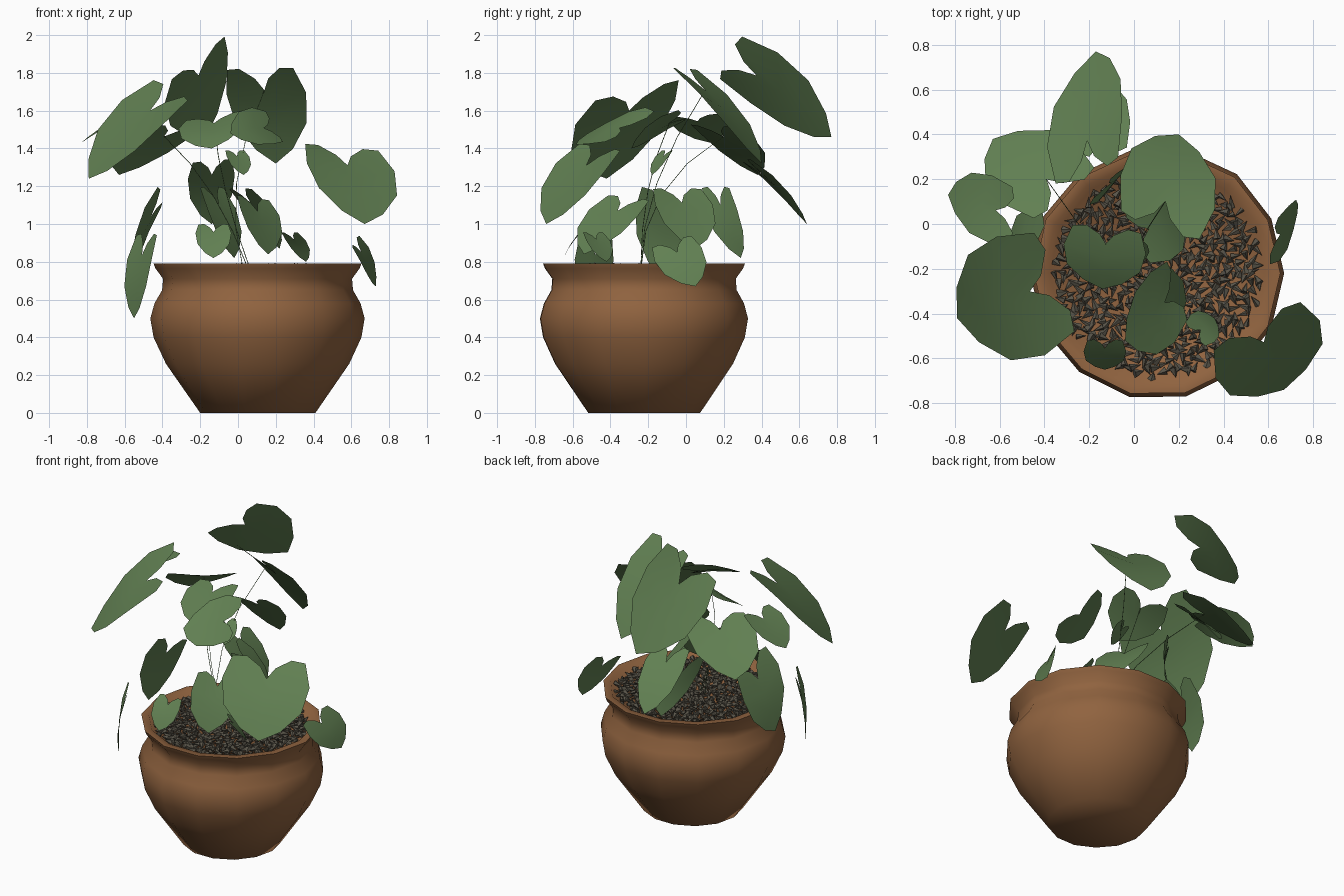
import bpy, bmesh, math, random
from mathutils import Vector, Matrix, Euler

random.seed(4)
if "Cube" in bpy.data.objects:
    bpy.data.objects.remove(bpy.data.objects["Cube"])


def material(name, rgb):
    m = bpy.data.materials.new(name)
    m.use_nodes = True
    m.diffuse_color = (*rgb, 1)
    bsdf = m.node_tree.nodes["Principled BSDF"]
    bsdf.inputs["Base Color"].default_value = (*rgb, 1)
    bsdf.inputs["Roughness"].default_value = 0.8
    return m


TERRACOTTA = material("terracotta", (0.28, 0.125, 0.05))
LEAF = material("leaf_green", (0.12, 0.215, 0.085))
PEBBLE = material("dark_pebble", (0.1, 0.09, 0.067))

CENTRE = Vector((0.107, -0.22, 0))
SIDES = 14


def finish(bm, name, mat, smooth=None):
    mesh = bpy.data.meshes.new(name)
    bm.to_mesh(mesh)
    bm.free()
    mesh.materials.append(mat)
    ob = bpy.data.objects.new(name, mesh)
    bpy.context.collection.objects.link(ob)
    if smooth:
        bpy.ops.object.select_all(action="DESELECT")
        ob.select_set(True)
        bpy.context.view_layer.objects.active = ob
        bpy.ops.object.shade_smooth_by_angle(angle=math.radians(smooth))


def lathe(name, profile, mat, wobble):
    """Closed revolved body; the small wobble gives a hand-thrown look."""
    bm = bmesh.new()
    offsets = [random.uniform(-wobble, wobble) for _ in range(SIDES)]
    rings = []
    for radius, z in profile:
        ring = []
        for i, offset in enumerate(offsets):
            a = math.tau * i / SIDES
            r = radius * (1 + offset)
            ring.append(bm.verts.new(CENTRE + Vector((r * math.cos(a), r * math.sin(a), z))))
        rings.append(ring)
    for low, high in zip(rings, rings[1:]):
        for i in range(SIDES):
            j = (i + 1) % SIDES
            bm.faces.new((low[i], low[j], high[j], high[i]))
    bm.faces.new(rings[0][::-1])
    bm.faces.new(rings[-1])
    finish(bm, name, mat, 60)


# Pot: foot, round belly, neck, flared rim, and the bed inside
lathe("pot", [(0.305, 0), (0.485, 0.26), (0.55, 0.4), (0.567, 0.5), (0.545, 0.58), (0.505, 0.65),
              (0.5, 0.71), (0.54, 0.765), (0.55, 0.79), (0.505, 0.79), (0.48, 0.755)],
      TERRACOTTA, 0.012)

# Pebbles: a bed of small tilted shards
bm = bmesh.new()
COUNT = 600
for i in range(COUNT):
    r = 0.46 * math.sqrt((i + 0.5) / COUNT)
    a = i * math.pi * (3 - math.sqrt(5))
    spot = CENTRE + Vector((r * math.cos(a), r * math.sin(a), 0.765))
    turn = Euler((random.uniform(1, 2), random.uniform(-0.4, 0.4), random.uniform(0, math.tau)))
    bmesh.ops.create_cone(bm, cap_ends=True, segments=5, radius1=random.uniform(0.013, 0.022),
                          radius2=0, depth=random.uniform(0.035, 0.06),
                          matrix=Matrix.Translation(spot) @ turn.to_matrix().to_4x4())
finish(bm, "pebbles", PEBBLE)

# Half outline of a heart-shaped leaf: (along, across) from the notch to the tip
EDGE = [(0.1, 0.18), (-0.02, 0.55), (0, 0.9), (0.3, 1.08), (0.62, 0.96), (0.87, 0.5)]
RIB = [0.24, 0.45, 0.72, 1]


def blade(name, lobe_a, lobe_b, tip):
    """Leaf blade spanned by two lobes and a tip; returns the stem joint."""
    mid, half = (lobe_a + lobe_b) / 2, (lobe_b - lobe_a) / 2
    run = tip - mid
    normal = half.cross(run).normalized()
    if normal.z < 0:
        normal.negate()

    def point(u, v):
        arch = 0.22 * u * (1 - u) * run.length
        fold = 0.1 * (abs(v) - 0.5) * half.length * (1 - u)
        return mid + run * u + half * v + normal * (arch + fold)

    bm = bmesh.new()
    rib = [bm.verts.new(point(u, 0)) for u in RIB]
    for side in (-1, 1):
        e = [bm.verts.new(point(u, side * v)) for u, v in EDGE]
        # Edge segments fan out from the rib, then rib segments close the gaps
        for i in range(len(e) - 1):
            bm.faces.new((rib[(i + 1) // 2], e[i], e[i + 1]))
        for k in range(len(rib) - 1):
            bm.faces.new((rib[k], e[2 * k + 1], rib[k + 1]))
    bmesh.ops.recalc_face_normals(bm, faces=bm.faces)
    if sum((f.normal * f.calc_area() for f in bm.faces), Vector()).dot(normal) < 0:
        bmesh.ops.reverse_faces(bm, faces=bm.faces)
    finish(bm, name, LEAF, 70)
    return point(RIB[0], 0)


def stem(name, end):
    """Hair-thin stalk that rises in a bundle and bends out to its leaf."""
    start = Vector((random.uniform(0, 0.08), -0.24, 0.75))
    bend = Vector((-0.1, -0.24, 1.2))
    curve = bpy.data.curves.new(name, "CURVE")
    curve.dimensions = "3D"
    curve.bevel_depth = 0.002
    curve.bevel_resolution = 0
    spline = curve.splines.new("POLY")
    spline.points.add(4)
    for i, p in enumerate(spline.points):
        t = i / 4
        p.co = (*(start * (1 - t) ** 2 + bend * 2 * t * (1 - t) + end * t * t), 1)
    curve.materials.append(LEAF)
    bpy.context.collection.objects.link(bpy.data.objects.new(name, curve))


def leaf(name, lobe_a, lobe_b, tip, stalk=False):
    joint = blade(name + "_leaf", Vector(lobe_a), Vector(lobe_b), Vector(tip))
    if stalk:
        stem(name + "_stem", joint)


def sprig(name, tip, heading, size):
    """Small leaf of fixed shape, drooping to its tip along a heading."""
    a = math.radians(heading)
    forward, side = Vector((math.cos(a), math.sin(a), 0)), Vector((-math.sin(a), math.cos(a), 0))
    mid = Vector(tip) + size * (Vector((0, 0, 0.8)) - forward * 0.6)
    leaf(name, mid - side * size * 0.4, mid + side * size * 0.4, tip)


# Large leaves: two lobes and a tip each
leaf("top_back", (-0.05, 0.3, 2), (-0.36, 0.17, 1.75), (-0.17, 0.77, 1.46))
leaf("back_left", (-0.08, 0.06, 1.81), (0.31, -0.08, 1.82), (0.2, 0.4, 1.32), True)
leaf("back_right", (-0.46, 0.01, 1.52), (-0.16, 0.26, 1.51), (-0.63, 0.38, 1.26), True)
leaf("back_droop", (-0.25, 0.3, 1.32), (-0.02, 0.34, 1.34), (-0.14, 0.64, 1))
leaf("side_right", (-0.55, -0.1, 1.56), (-0.54, 0.18, 1.58), (-0.83, 0.13, 1.43))
leaf("big_right", (-0.45, -0.01, 1.76), (-0.25, -0.5, 1.64), (-0.79, -0.42, 1.24))
leaf("low_right", (-0.54, -0.38, 0.94), (-0.42, -0.57, 0.94), (-0.55, -0.47, 0.5))
leaf("low_side", (-0.4, 0.06, 1.08), (-0.42, -0.25, 1.2), (-0.57, -0.13, 0.71))
leaf("big_left", (0.33, -0.57, 1.42), (0.76, -0.33, 1.38), (0.67, -0.74, 1))
leaf("low_left", (0.6, -0.19, 0.87), (0.64, 0.04, 0.94), (0.73, 0.05, 0.67))
leaf("front_heart", (-0.02, -0.42, 1.15), (0.17, -0.18, 1.12), (0.16, -0.54, 0.84))
leaf("middle", (-0.29, 0, 1.54), (0.05, -0.04, 1.6), (-0.14, -0.29, 1.4), True)
leaf("middle_front", (0.14, -0.15, 1.6), (0.24, -0.44, 1.42), (-0.04, -0.52, 1.48))
leaf("low_back", (-0.07, 0.24, 1.19), (-0.21, 0.08, 1.19), (-0.02, 0.29, 0.82))

# Small leaves: tip, heading and size
sprig("small_front_left", (0.36, -0.42, 0.8), 40, 0.19)
sprig("small_front_right", (-0.13, -0.65, 0.82), 270, 0.22)
sprig("inner_left", (0.22, 0.05, 0.87), 25, 0.39)
sprig("inner_small", (0.03, -0.18, 1.26), 300, 0.16)
